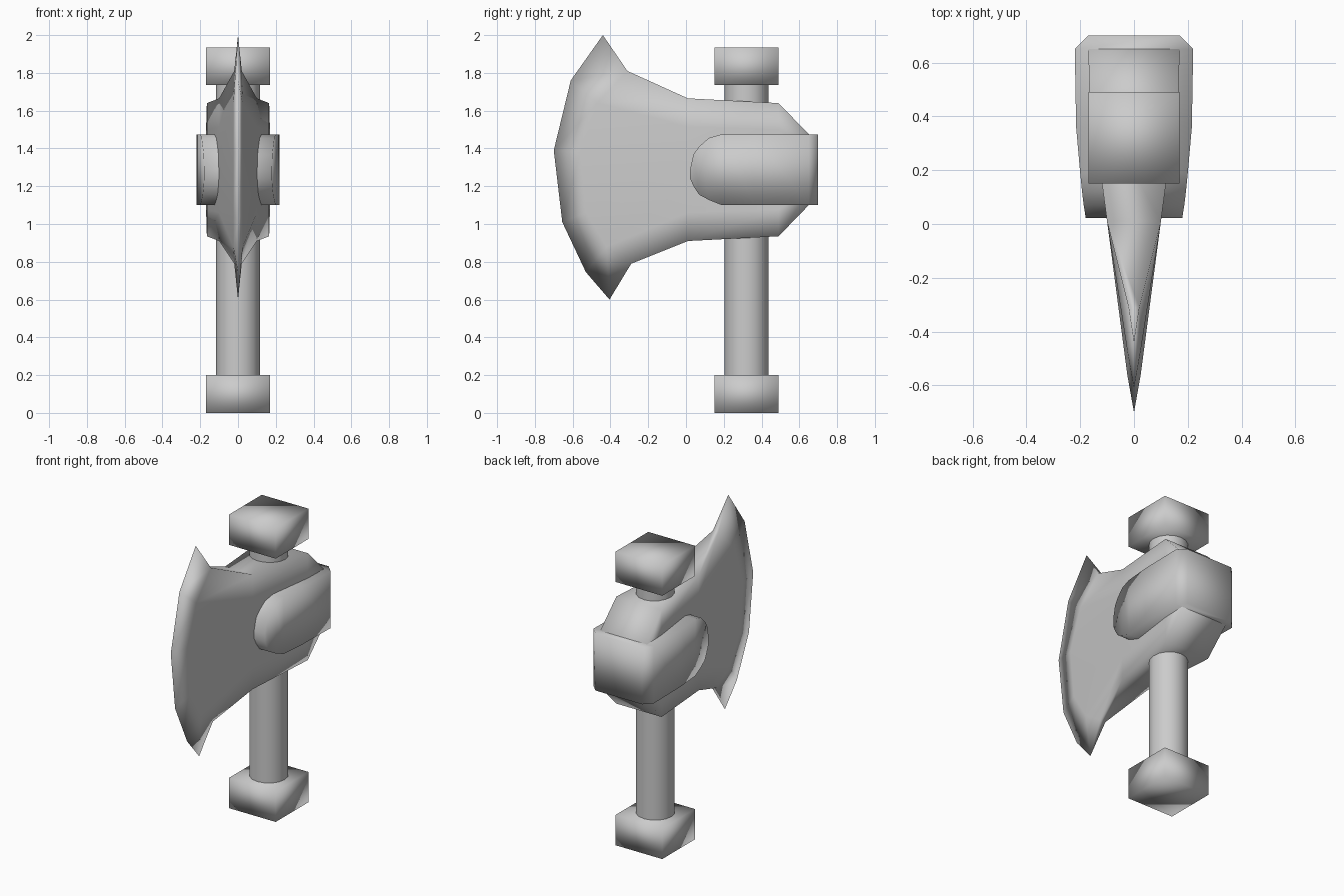
import bpy, bmesh

if "Cube" in bpy.data.objects:
    bpy.data.objects.remove(bpy.data.objects["Cube"])


def finish(name, bm):
    """Weld, orient and smooth a mesh, then link it to the scene."""
    bmesh.ops.remove_doubles(bm, verts=bm.verts, dist=1e-4)
    bmesh.ops.recalc_face_normals(bm, faces=bm.faces)
    for f in bm.faces:
        f.smooth = True
    me = bpy.data.meshes.new(name)
    bm.to_mesh(me)
    bm.free()
    ob = bpy.data.objects.new(name, me)
    bpy.context.collection.objects.link(ob)
    return ob


def loft(name, halves, cap_last=True):
    """Skin x-mirrored sections; each half is a list of (hw, y, z) from top to bottom."""
    bm = bmesh.new()
    rings = []
    for half in halves:
        pts = half + [(-x, y, z) for x, y, z in reversed(half)]
        rings.append([bm.verts.new(p) for p in pts])
    n = len(rings[0])
    for a, b in zip(rings, rings[1:]):
        for i in range(n):
            j = (i + 1) % n
            bm.faces.new((a[i], a[j], b[j], b[i]))
    # section caps as strips of quads
    for r in [rings[0]] + ([rings[-1]] if cap_last else []):
        for i in range(n // 2 - 1):
            bm.faces.new((r[i], r[i + 1], r[n - 2 - i], r[n - 1 - i]))
    return finish(name, bm)


def column(hw, y, top, bottom, rows):
    return [(hw, y, top + (bottom - top) * i / (rows - 1)) for i in range(rows)]


# axe blade: thick socket tapering to a bevelled curved edge
bevel = [(.02, -.31, 1.81), (.025, -.47, 1.64), (.025, -.56, 1.38),
         (.025, -.53, 1.06), (.025, -.42, .88), (.02, -.29, .79)]
edge = [(0, -.44, 2.0), (0, -.61, 1.76), (0, -.70, 1.39),
        (0, -.655, 1.01), (0, -.53, .745), (0, -.405, .60)]
loft("axe_blade", [column(.17, .65, 1.475, 1.10, 6),
                   column(.165, .49, 1.64, .935, 6),
                   column(.10, .01, 1.665, .91, 6),
                   bevel, edge], cap_last=False)

# wrap-around cheek block with rounded front and chamfered back
stations = [(.20 - .02, .022, 1.29, 1.24), (.182, .04, 1.37, 1.20),
            (.187, .07, 1.41, 1.155), (.193, .12, 1.455, 1.128),
            (.20, .19, 1.475, 1.10), (.215, .36, 1.475, 1.10),
            (.22, .65, 1.475, 1.10), (.17, .70, 1.475, 1.10)]
loft("cheek_block", [column(*s, 2) for s in stations])

# square end caps of the handle
for name, z in (("pommel_block", 0), ("top_block", 1.735)):
    loft(name, [column(.17, y, z + .2, z, 2) for y in (.15, .49)])

# round handle
bpy.ops.mesh.primitive_cylinder_add(vertices=16, radius=.117, depth=1.75,
                                    location=(0, .32, .96))
bpy.context.object.name = "handle"
bpy.ops.object.shade_smooth_by_angle()
